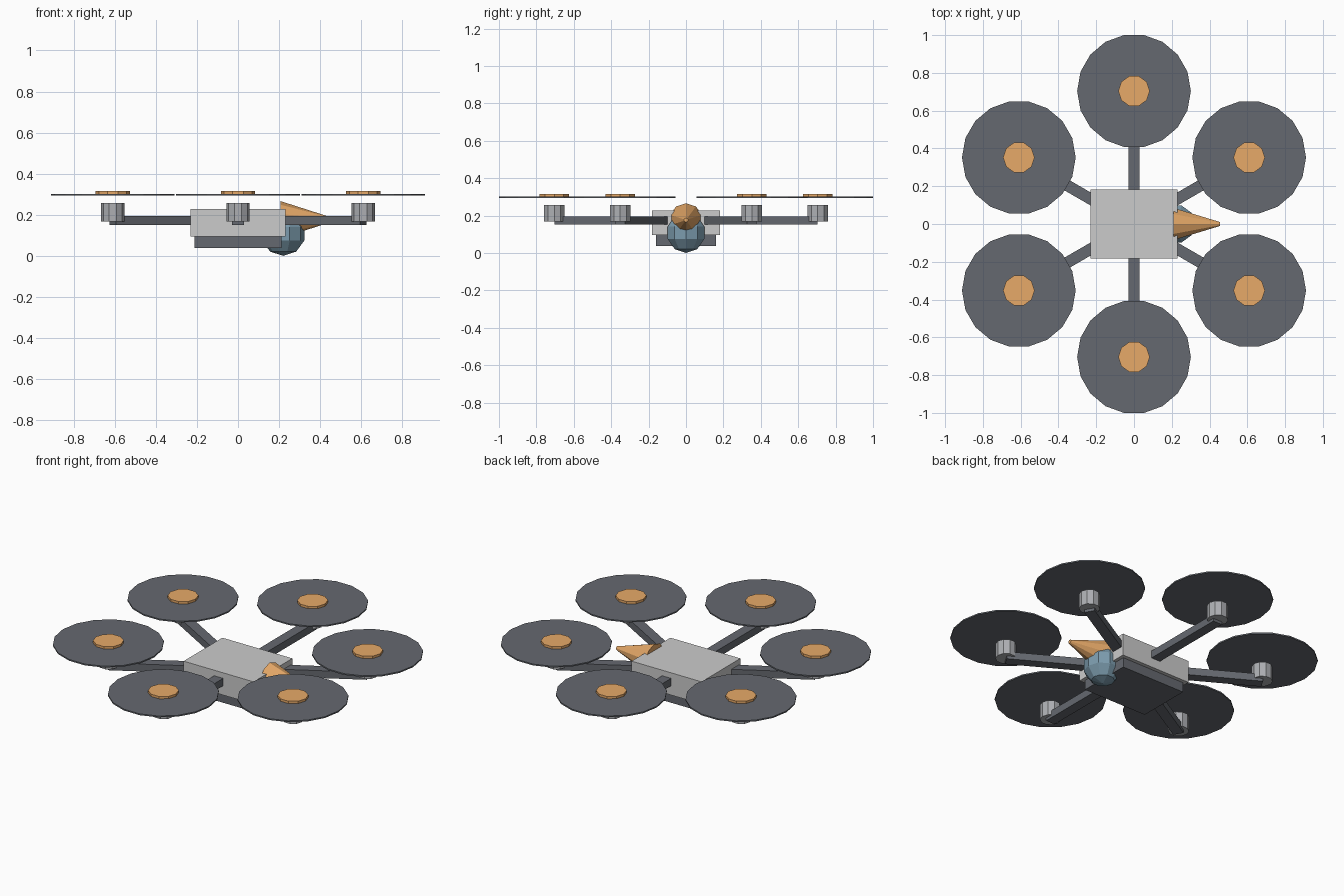
import bpy, bmesh
from math import cos, sin, pi, radians
from mathutils import Matrix

if "Cube" in bpy.data.objects:
    bpy.data.objects.remove(bpy.data.objects["Cube"])


def material(name, rgb):
    m = bpy.data.materials.new(name)
    m.diffuse_color = (*rgb, 1)
    m.use_nodes = True
    m.node_tree.nodes["Principled BSDF"].inputs["Base Color"].default_value = m.diffuse_color
    return m


ORANGE = material("orange", (0.80, 0.40, 0.14))
DARK = material("dark_grey", (0.13, 0.14, 0.16))
LIGHT = material("light_grey", (0.66, 0.67, 0.68))
MID = material("mid_grey", (0.42, 0.43, 0.45))
GLASS = material("lens_blue", (0.20, 0.33, 0.42))


def finish(name, bm, mat):
    mesh = bpy.data.meshes.new(name)
    bmesh.ops.recalc_face_normals(bm, faces=bm.faces)
    bm.to_mesh(mesh)
    bm.free()
    mesh.materials.append(mat)
    ob = bpy.data.objects.new(name, mesh)
    bpy.context.collection.objects.link(ob)
    return ob


def box(name, lo, hi, mat, turn=0.0):
    """Box between two corners, then turned about the z axis."""
    bm = bmesh.new()
    size = [h - l for l, h in zip(lo, hi)]
    mid = [(h + l) / 2 for l, h in zip(lo, hi)]
    m = Matrix.Rotation(turn, 4, 'Z') @ Matrix.Translation(mid) @ Matrix.Diagonal((*size, 1))
    bmesh.ops.create_cube(bm, size=1, matrix=m)
    return finish(name, bm, mat)


def drum(name, x, y, z0, z1, r, sides, mat):
    """Upright cylinder with a corner on the x axis."""
    bm = bmesh.new()
    m = Matrix.Translation((x, y, (z0 + z1) / 2)) @ Matrix.Rotation(pi / 2, 4, 'Z')
    bmesh.ops.create_cone(bm, cap_ends=True, segments=sides, radius1=r, radius2=r,
                          depth=z1 - z0, matrix=m)
    return finish(name, bm, mat)


# Body and battery slung beneath it
box("body", (-0.231, -0.183, 0.095), (0.231, 0.183, 0.228), LIGHT)
box("battery", (-0.211, -0.161, 0.037), (0.211, 0.161, 0.097), DARK)

# Six arms, each with motor, rotor disc and hub cap
REACH = 0.704
for i in range(6):
    a = radians(30 + 60 * i)
    x, y = REACH * cos(a), REACH * sin(a)
    box(f"arm_{i}", (0.1, -0.03, 0.151), (REACH, 0.03, 0.195), DARK, a)
    drum(f"motor_{i}", x, y, 0.168, 0.257, 0.057, 10, MID)
    drum(f"rotor_{i}", x, y, 0.293, 0.301, 0.301, 18, DARK)
    drum(f"hub_cap_{i}", x, y, 0.297, 0.315, 0.083, 10, ORANGE)

# Nose cone pointing along +x
bm = bmesh.new()
x0, x1 = 0.208, 0.455
bmesh.ops.create_cone(
    bm, cap_ends=True, segments=10, radius1=0.09, radius2=0.011, depth=x1 - x0,
    matrix=Matrix.Translation(((x0 + x1) / 2, 0, 0.176)) @ Matrix.Rotation(pi / 2, 4, 'Y')
    @ Matrix.Rotation(pi / 2, 4, 'Z'))
finish("nose_cone", bm, ORANGE)

# Faceted camera ball under the nose
bm = bmesh.new()
bmesh.ops.create_uvsphere(bm, u_segments=10, v_segments=5, radius=0.108,
                          matrix=Matrix.Translation((0.22, 0, 0.112)) @ Matrix.Rotation(pi / 2, 4, 'Z'))
low = min(v.co.z for v in bm.verts)
bmesh.ops.translate(bm, verts=bm.verts, vec=(0, 0, -low))
finish("camera_ball", bm, GLASS)
